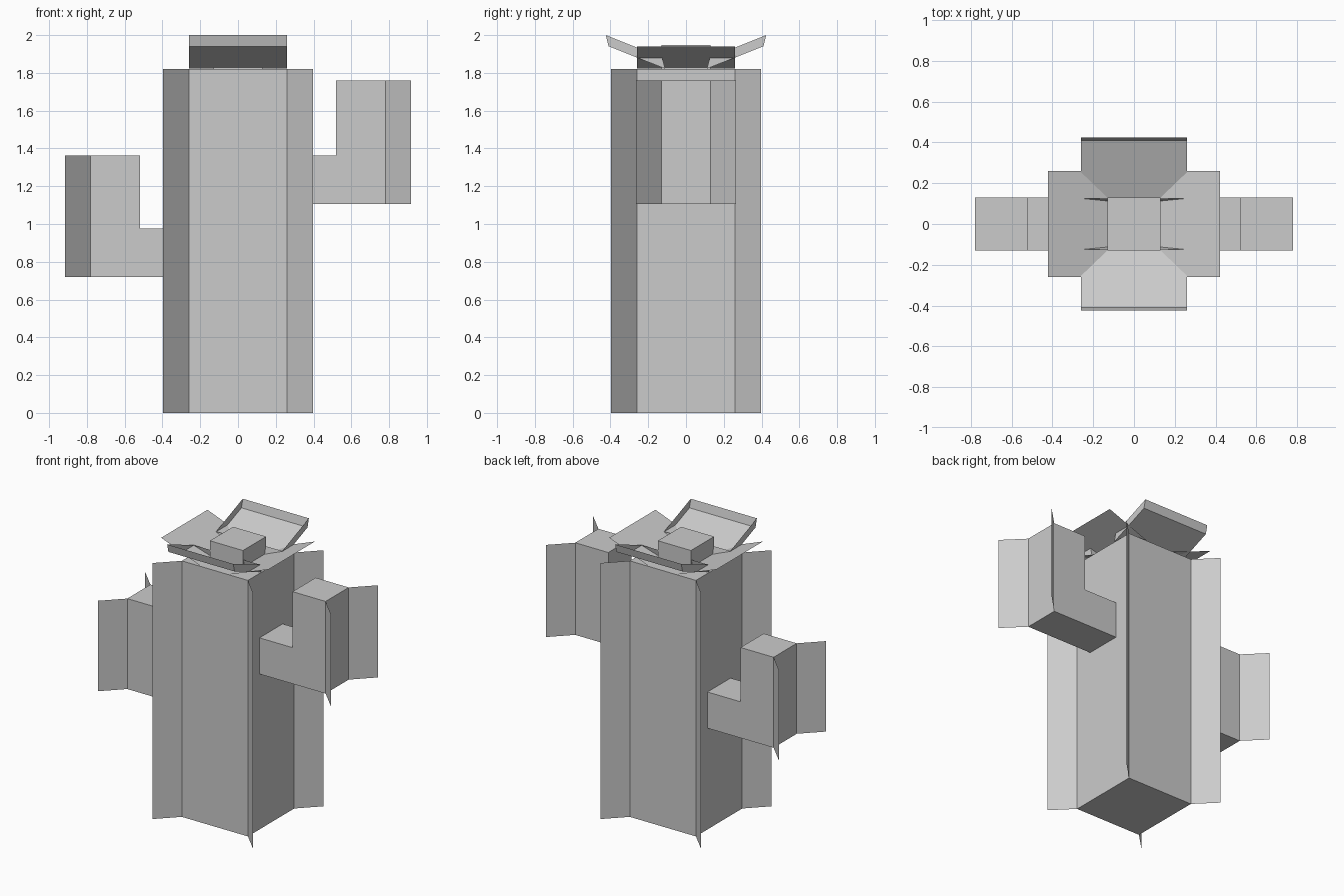
import bpy
import bmesh

cube = bpy.data.objects.get("Cube")
if cube:
    bpy.data.objects.remove(cube, do_unlink=True)

grey = bpy.data.materials.new("plain grey")
grey.use_nodes = True
colour = (0.6, 0.6, 0.6, 1)
grey.diffuse_color = colour
grey.node_tree.nodes["Principled BSDF"].inputs["Base Color"].default_value = colour


def finish(name, bm):
    bmesh.ops.recalc_face_normals(bm, faces=bm.faces)
    mesh = bpy.data.meshes.new(name)
    bm.to_mesh(mesh)
    bm.free()
    mesh.materials.append(grey)
    obj = bpy.data.objects.new(name, mesh)
    bpy.context.collection.objects.link(obj)
    return obj


def prism(name, profile, move):
    """Closed solid from a flat profile pushed along a vector."""
    bm = bmesh.new()
    near = [bm.verts.new(p) for p in profile]
    far = [bm.verts.new([a + b for a, b in zip(p, move)]) for p in profile]
    bm.faces.new(near)
    bm.faces.new(far[::-1])
    for i in range(len(near)):
        j = (i + 1) % len(near)
        bm.faces.new((near[i], near[j], far[j], far[i]))
    return finish(name, bm)


def block(name, half, z0, z1):
    square = [(sx * half, sy * half, z0)
              for sx, sy in ((-1, -1), (1, -1), (1, 1), (-1, 1))]
    return prism(name, square, (0, 0, z1 - z0))


def sheet(name, quad):
    bm = bmesh.new()
    bm.faces.new([bm.verts.new(p) for p in quad])
    return finish(name, bm)


FIN = 0.136


def fin(name, x, y, sx, sy, z0, z1):
    """Thin upright sheet running diagonally out of a corner."""
    ox, oy = x + sx * FIN, y + sy * FIN
    sheet(name, [(x, y, z0), (ox, oy, z0), (ox, oy, z1), (x, y, z1)])


# Trunk with a fin on each corner
W, TOP = 0.26, 1.82
block("trunk", W, 0, TOP)
for sx, side in ((-1, "right"), (1, "left")):
    for sy, end in ((-1, "front"), (1, "back")):
        fin(f"trunk_fin_{end}_{side}", sx * W, sy * W, sx, sy, 0, TOP)

# Bent arms with fins on their outer corners
A, INNER, OUTER = 0.13, 0.52, 0.78
for s, side, low, high in ((-1, "right", 0.72, 1.363), (1, "left", 1.105, 1.76)):
    bend = low + 0.257
    outline = [(W, low), (OUTER, low), (OUTER, high),
               (INNER, high), (INNER, bend), (W, bend)]
    prism(f"{side}_arm", [(s * x, -A, z) for x, z in outline], (0, 2 * A, 0))
    for sy, end in ((-1, "front"), (1, "back")):
        fin(f"{side}_arm_fin_{end}", s * OUTER, sy * A, s, sy, low, high)

# Flower centre
block("flower_centre", A, TOP, 1.948)

# Flower petals: flat sheets at the sides, open trays at front and back
ROOT, TIP, RISE = 0.111, 0.41, 0.121
for s, side, end in ((-1, "right", "front"), (1, "left", "back")):
    sheet(f"{side}_petal", [(s * ROOT, -W, TOP + 0.002), (s * 0.422, -W, TOP + RISE),
                            (s * 0.422, W, TOP + RISE), (s * ROOT, W, TOP + 0.002)])
    base = [(-W, s * ROOT, TOP + 0.002), (W, s * ROOT, TOP + 0.002),
            (W, s * TIP, TOP + RISE), (-W, s * TIP, TOP + RISE)]
    tray = prism(f"{end}_petal", base, (0, s * 0.015, 0.059))
    bm = bmesh.new()
    bm.from_mesh(tray.data)
    bm.faces.ensure_lookup_table()
    bmesh.ops.delete(bm, geom=[bm.faces[1]], context="FACES_ONLY")
    bm.to_mesh(tray.data)
    bm.free()
